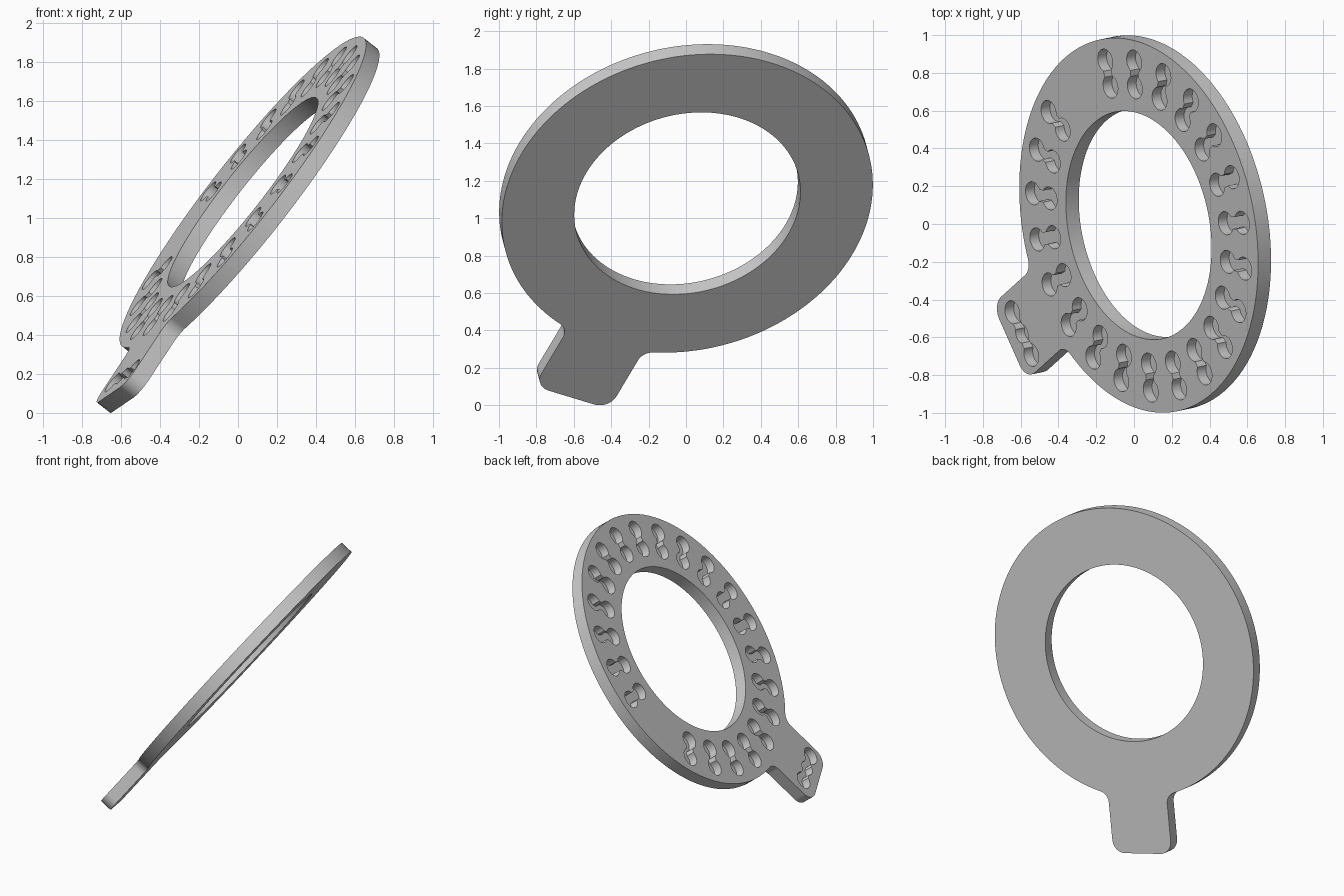
import bpy, bmesh, math
from mathutils import Vector, Matrix

if "Cube" in bpy.data.objects:
    bpy.data.objects.remove(bpy.data.objects["Cube"])

R, R_HOLE, T = 1.005, 0.613, 0.088      # ring radii and thickness
H, L = 0.228, 1.389                     # tab half width and tip distance
R_NECK, R_TIP = 0.08, 0.09              # fillet radii
DEPTH = 0.06                            # recess depth
pi = math.pi


def arc(cx, cy, r, a0, a1, n):
    return [(cx + r * math.cos(a0 + (a1 - a0) * i / n),
             cy + r * math.sin(a0 + (a1 - a0) * i / n)) for i in range(n + 1)]


def prism(bm, pts, z0, z1):
    """Closed prism over a 2D outline."""
    lo = [bm.verts.new((x, y, z0)) for x, y in pts]
    hi = [bm.verts.new((x, y, z1)) for x, y in pts]
    bm.faces.new(lo)
    bm.faces.new(hi)
    for i in range(len(pts)):
        j = (i + 1) % len(pts)
        bm.faces.new((lo[i], lo[j], hi[j], hi[i]))


def make_object(name, bm):
    bmesh.ops.recalc_face_normals(bm, faces=bm.faces)
    me = bpy.data.meshes.new(name)
    bm.to_mesh(me)
    bm.free()
    ob = bpy.data.objects.new(name, me)
    bpy.context.collection.objects.link(ob)
    return ob


def lobed_slot(s, r, w, mid=0.0):
    """Two round lobes joined by a narrow neck, optional middle lobe."""
    b = math.asin(w / r)
    pts = arc(s, 0, r, b - pi, pi - b, 22)
    if mid:
        m = math.asin(w / mid)
        pts += arc(0, 0, mid, m, pi - m, 10)
    pts += arc(-s, 0, r, b, 2 * pi - b, 22)
    if mid:
        pts += arc(0, 0, mid, pi + m, 2 * pi - m, 10)
    return pts


# plate outline: disc with a rounded tab along local +y
cx = H + R_NECK
cy = math.sqrt((R + R_NECK) ** 2 - cx ** 2)
phi = math.atan2(cy, cx)
outline = arc(0, 0, R, phi, -pi - phi, 140)
outline += arc(-cx, cy, R_NECK, -phi, 0, 10)[1:]
outline += arc(-H + R_TIP, L - R_TIP, R_TIP, pi, pi / 2, 10)
outline += arc(H - R_TIP, L - R_TIP, R_TIP, pi / 2, 0, 10)
outline += arc(cx, cy, R_NECK, pi, pi + phi, 10)[:-1]
bm = bmesh.new()
prism(bm, outline, 0, T)
plate = make_object("ring_plate", bm)

# cutters: centre hole, 21 radial recesses, one recess across the tab
bm = bmesh.new()
prism(bm, arc(0, 0, R_HOLE, 0, 2 * pi, 120)[:-1], -0.1, T + 0.1)
slot = lobed_slot(0.07, 0.0625, 0.032)
for k in range(21):
    a = math.radians(110 + 16 * k)
    c, s = math.sin(a), math.cos(a)
    prism(bm, [(c * (0.82 + x) - s * y, s * (0.82 + x) + c * y) for x, y in slot],
          T - DEPTH, T + 0.1)
prism(bm, [(x - 0.01, y + 1.265) for x, y in lobed_slot(0.128, 0.0625, 0.032, 0.052)],
      T - DEPTH, T + 0.1)
cutter = make_object("recess_cutter", bm)
cutter.hide_render = True

mod = plate.modifiers.new("recesses", 'BOOLEAN')
mod.operation = 'DIFFERENCE'
mod.solver = 'EXACT'
mod.object = cutter
bpy.context.view_layer.objects.active = plate
plate.select_set(True)
bpy.ops.object.modifier_apply(modifier=mod.name)
bpy.data.objects.remove(cutter)

# tilt the plate into place
n = Vector((-0.777, -0.161, 0.608)).normalized()
u = Vector((-0.4925, -0.446, -0.747))
u = (u - n * u.dot(n)).normalized()
v = u.cross(n)
rot = Matrix((v, u, n)).transposed().to_4x4()
plate.data.transform(Matrix.Translation((0.1, 0.0075, 1.088)) @ rot)

# centre on x and y, rest on z = 0
co = [p.co for p in plate.data.vertices]
lo = [min(p[i] for p in co) for i in range(3)]
hi = [max(p[i] for p in co) for i in range(3)]
plate.data.transform(Matrix.Translation(
    (-(lo[0] + hi[0]) / 2, -(lo[1] + hi[1]) / 2, -lo[2])))

# colour and shading
mat = bpy.data.materials.new("light_grey")
mat.diffuse_color = (0.6, 0.6, 0.6, 1)
mat.use_nodes = True
mat.node_tree.nodes["Principled BSDF"].inputs["Base Color"].default_value = mat.diffuse_color
plate.data.materials.clear()
plate.data.materials.append(mat)
bpy.ops.object.shade_smooth_by_angle(angle=math.radians(30))
